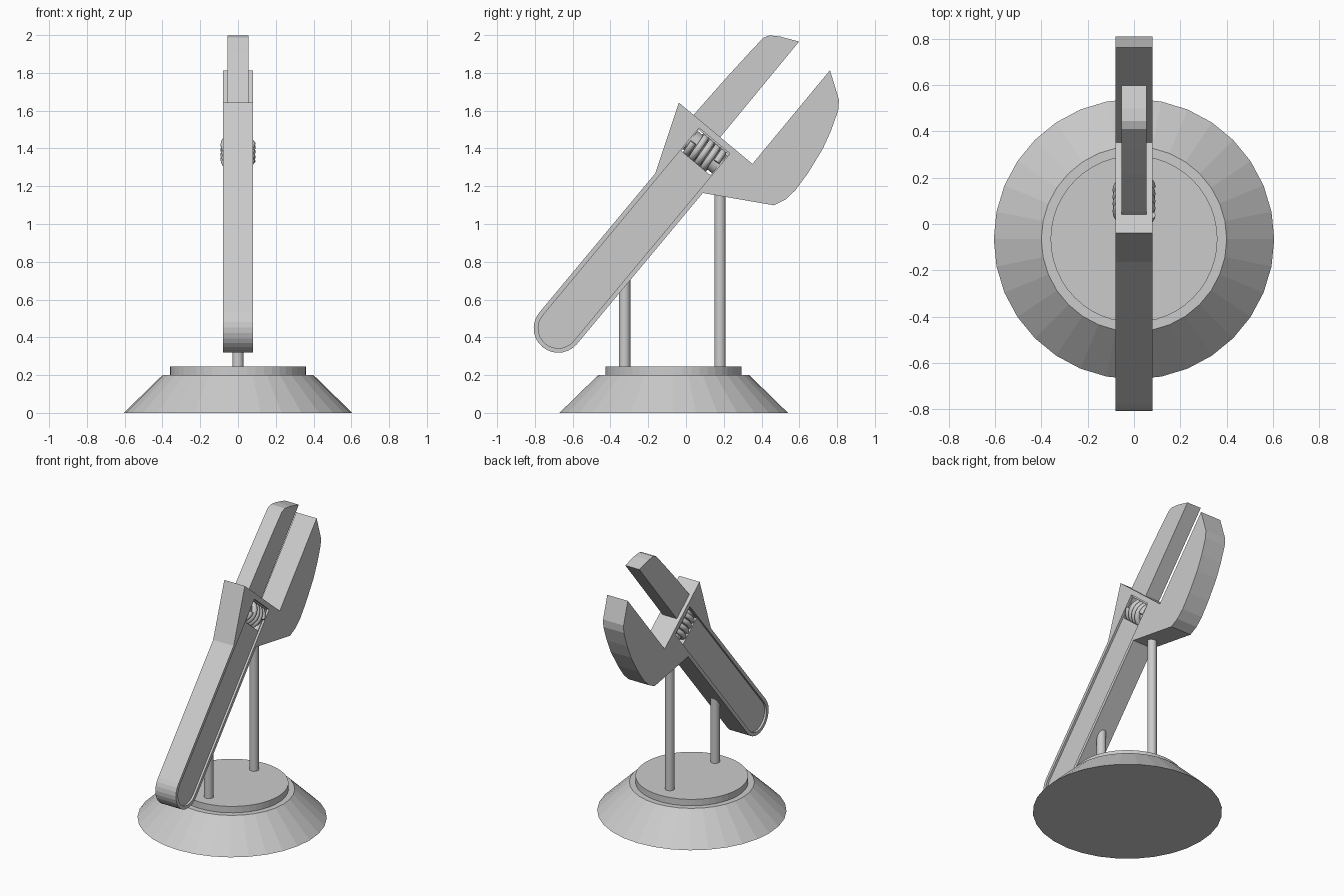
import bpy, bmesh, math

cube = bpy.data.objects.get("Cube")
if cube:
    bpy.data.objects.remove(cube, do_unlink=True)

metal = bpy.data.materials.new("grey metal")
metal.use_nodes = True
GREY = (0.6, 0.6, 0.6, 1)
metal.diffuse_color = GREY
metal.node_tree.nodes["Principled BSDF"].inputs["Base Color"].default_value = GREY

# The tool lies in its own plane: local y runs across the handle, local z along it
TILT = (-0.6947, 0, 0)
ORIGIN = (0, -0.62, 0.516)
END_Z = -0.088          # centre of the round handle end
BASE_Y = -0.065


def add_object(name, data, tilted=False):
    obj = bpy.data.objects.new(name, data)
    bpy.context.collection.objects.link(obj)
    data.materials.append(metal)
    if tilted:
        obj.location, obj.rotation_euler = ORIGIN, TILT
    return obj


def plate(name, outline, x0, x1):
    """Extrude a (y, z) outline from x0 to x1 in the tilted frame."""
    bm = bmesh.new()
    face = bm.faces.new([bm.verts.new((x0, y, z)) for y, z in outline])
    ext = bmesh.ops.extrude_face_region(bm, geom=[face])
    verts = [g for g in ext["geom"] if isinstance(g, bmesh.types.BMVert)]
    bmesh.ops.translate(bm, verts=verts, vec=(x1 - x0, 0, 0))
    bmesh.ops.recalc_face_normals(bm, faces=bm.faces)
    mesh = bpy.data.meshes.new(name)
    bm.to_mesh(mesh)
    bm.free()
    return add_object(name, mesh, True)


def frustum(name, r1, r2, z0, z1, y, sides):
    bpy.ops.mesh.primitive_cone_add(vertices=sides, radius1=r1, radius2=r2,
                                    depth=z1 - z0, location=(0, y, (z0 + z1) / 2))
    obj = bpy.context.object
    obj.name = name
    obj.data.materials.append(metal)
    return obj


def round_end(radius, steps=14):
    """Half circle at the handle bottom, from the +y side to the -y side."""
    return [(radius * math.cos(a), END_Z - radius * math.sin(a))
            for a in (math.pi * i / steps for i in range(steps + 1))]


def cut(target, cutter):
    mod = target.modifiers.new("cut", "BOOLEAN")
    mod.operation, mod.solver, mod.object = "DIFFERENCE", "EXACT", cutter
    bpy.context.view_layer.objects.active = target
    bpy.ops.object.modifier_apply(modifier=mod.name)
    bpy.data.objects.remove(cutter, do_unlink=True)


# Round stand
frustum("stand_base", 0.605, 0.4, 0, 0.2, BASE_Y, 32)
frustum("stand_plate", 0.36, 0.36, 0.19, 0.245, BASE_Y, 48)

# Support posts
for name, y, top in (("front_post", -0.325, 0.85), ("back_post", 0.18, 1.25)):
    post = frustum(name, 0.03, 0.03, 0.23, top, y, 24)
    bpy.ops.object.shade_smooth_by_angle(angle=math.radians(35))

# Handle with the fixed jaw
head = [(-0.13, 0.87), (-0.274, 1.238), (0.233, 1.238), (0.231, 1.882),
        (0.367, 1.793), (0.399, 1.75), (0.44, 1.64), (0.468, 1.539),
        (0.49, 1.39), (0.497, 1.277), (0.488, 1.205), (0.461, 1.143), (0.13, 0.952)]
body = plate("handle_and_fixed_jaw", head + round_end(0.13), -0.08, 0.08)

# Recessed panel on each side, and the window for the adjusting screw
panel = [(-0.106, 1.204), (0.106, 1.204)] + round_end(0.106)
window = [(-0.1, 1.05), (-0.1, 1.195), (0.1, 1.195), (0.1, 1.05)]
for side in (-1, 1):
    cut(body, plate("panel_cutter", panel, side * 0.065, side * 0.12))
cut(body, plate("window_cutter", window, -0.2, 0.2))

# Moving jaw
jaw = [(-0.172, 1.2), (-0.172, 1.26), (-0.165, 1.5), (-0.157, 1.672), (-0.15, 1.79),
       (-0.132, 1.82), (-0.086, 1.85), (0.008, 1.894), (0.012, 1.2)]
plate("moving_jaw", jaw, -0.055, 0.055)

# Adjusting screw: core and helical thread
SCREW_Z, TURNS, STEPS = 1.125, 4, 24


def sweep(name, points, thickness):
    curve = bpy.data.curves.new(name, "CURVE")
    curve.dimensions = "3D"
    curve.bevel_depth, curve.bevel_resolution = thickness, 3
    curve.use_fill_caps = True
    line = curve.splines.new("POLY")
    line.points.add(len(points) - 1)
    for p, co in zip(line.points, points):
        p.co = (*co, 1)
    return add_object(name, curve, True)


thread = []
for i in range(TURNS * STEPS + 1):
    a = 2 * math.pi * i / STEPS
    thread.append((0.075 * math.cos(a), 0.08 - 0.16 * i / (TURNS * STEPS),
                   SCREW_Z + 0.075 * math.sin(a)))
sweep("screw_thread", thread, 0.018)
sweep("screw_core", [(0, -0.1, SCREW_Z), (0, 0.1, SCREW_Z)], 0.065)
